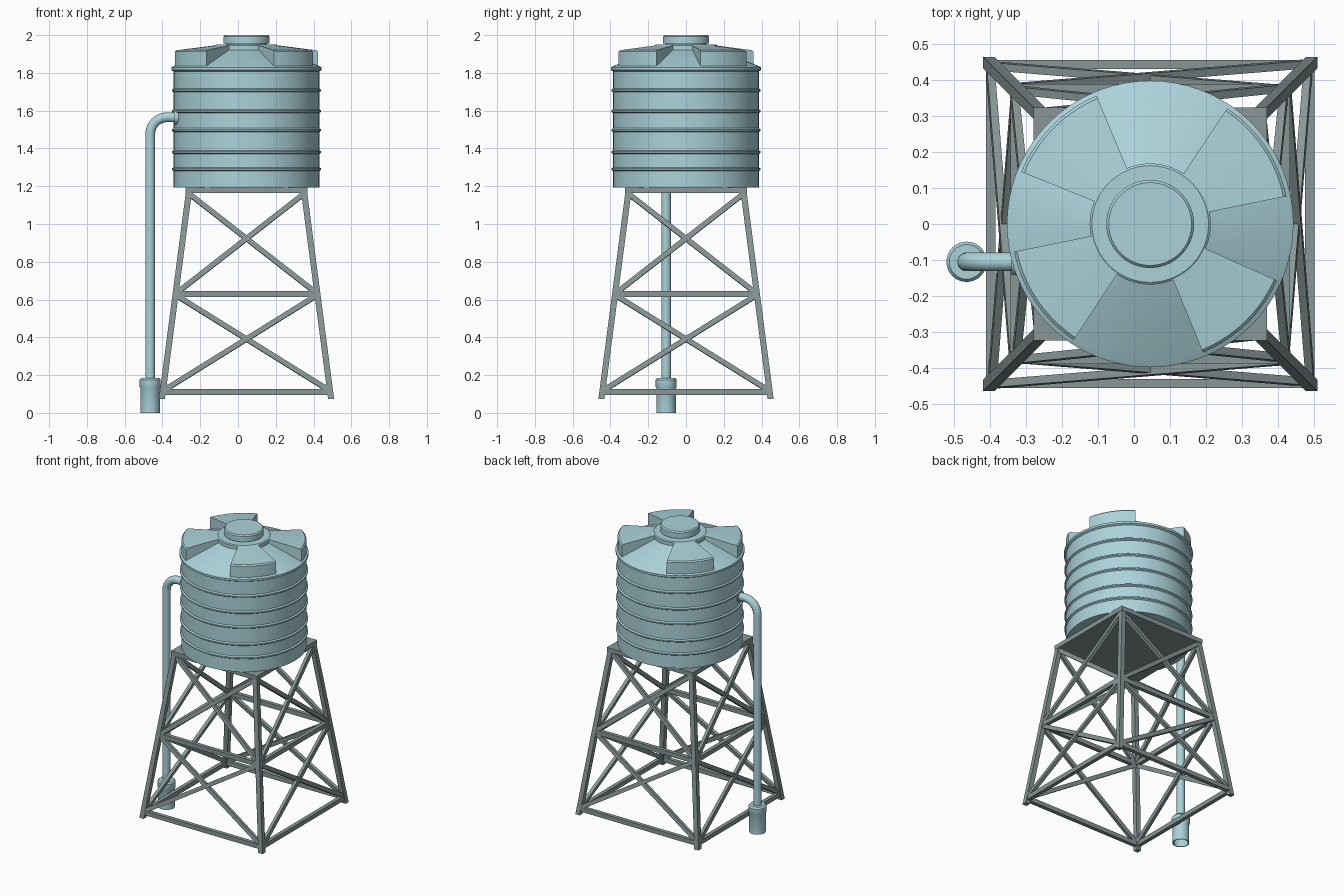
import bpy, bmesh, math
from mathutils import Vector

if "Cube" in bpy.data.objects:
    bpy.data.objects.remove(bpy.data.objects["Cube"])

CX = 0.045                      # tank and tower axis


def material(name, col):
    m = bpy.data.materials.new(name)
    m.diffuse_color = (*col, 1)
    m.use_nodes = True
    m.node_tree.nodes["Principled BSDF"].inputs["Base Color"].default_value = m.diffuse_color
    return m


BLUE = material("pale_blue_plastic", (0.41, 0.65, 0.70))
GREY = material("grey_steel", (0.25, 0.31, 0.31))


def finish(name, bm, mat, smooth=True):
    bmesh.ops.recalc_face_normals(bm, faces=bm.faces)
    me = bpy.data.meshes.new(name)
    bm.to_mesh(me)
    bm.free()
    ob = bpy.data.objects.new(name, me)
    bpy.context.collection.objects.link(ob)
    me.materials.append(mat)
    if smooth:
        bpy.ops.object.select_all(action='DESELECT')
        ob.select_set(True)
        bpy.context.view_layer.objects.active = ob
        bpy.ops.object.shade_smooth_by_angle(angle=math.radians(30))
    return ob


def lathe(name, profile, x, y, n, mat):
    """Spin an (r, z) profile; points on the axis close the ends."""
    bm = bmesh.new()
    vs = [bm.verts.new((r, 0, z)) for r, z in profile]
    es = [bm.edges.new(p) for p in zip(vs, vs[1:])]
    bmesh.ops.spin(bm, geom=vs + es, cent=(0, 0, 0), axis=(0, 0, 1),
                   angle=2 * math.pi, steps=n, use_duplicate=False)
    bmesh.ops.remove_doubles(bm, verts=bm.verts, dist=1e-5)
    bmesh.ops.translate(bm, verts=bm.verts, vec=(x, y, 0))
    return finish(name, bm, mat)


def prism(bm, bottom, top):
    """Closed solid between two matching rings of points."""
    a = [bm.verts.new(p) for p in bottom]
    b = [bm.verts.new(p) for p in top]
    bm.faces.new(a[::-1])
    bm.faces.new(b)
    n = len(a)
    for i in range(n):
        bm.faces.new((a[i], a[(i + 1) % n], b[(i + 1) % n], b[i]))


def beam(name, p, q, normal, w, t):
    """Rectangular bar from p to q, width w in the face plane, depth t."""
    p, q = Vector(p), Vector(q)
    d = (q - p).normalized()
    side = d.cross(Vector(normal)).normalized()
    up = side.cross(d)
    off = [side * (sx * w / 2) + up * (sy * t / 2)
           for sx, sy in ((-1, -1), (1, -1), (1, 1), (-1, 1))]
    bm = bmesh.new()
    prism(bm, [p + o for o in off], [q + o for o in off])
    return finish(name, bm, GREY, False)


# Tank: ribbed wall, recessed cone roof, collar and cap in one profile
R = 0.386
prof = [(0, 1.193), (R, 1.193)]
for z in (1.29, 1.38, 1.497, 1.597, 1.708):
    prof += [(R, z - .010), (R + .009, z - .004), (R + .009, z + .004), (R, z + .010)]
prof += [(R, 1.808), (.398, 1.815), (.398, 1.829), (R, 1.836),
         (.168, 1.922), (.168, 1.944), (.162, 1.949), (.108, 1.949), (.108, 1.955),
         (.122, 1.955), (.122, 1.992), (.115, 2.0), (0, 2.0)]
lathe("tank", prof, CX, 0, 72, BLUE)

# Four raised roof wedges
for k, (a0, a1) in enumerate(((11.5, 56.3), (112.7, 158), (191.5, 236.6), (292.3, 336))):
    bm = bmesh.new()
    steps = 10
    section = [(.15, 1.86), (R, 1.825), (R, 1.912), (R - .008, 1.920), (.15, 1.948)]
    rows = []
    for i in range(steps + 1):
        a = math.radians(a0 + (a1 - a0) * i / steps)
        rows.append([bm.verts.new((CX + r * math.cos(a), r * math.sin(a), z))
                     for r, z in section])
    for r0, r1 in zip(rows, rows[1:]):
        for j in range(5):
            m = (j + 1) % 5
            bm.faces.new((r0[j], r0[m], r1[m], r1[j]))
    bm.faces.new(rows[0])
    bm.faces.new(rows[-1])
    finish(f"roof_wedge_{k + 1}", bm, BLUE)

# Platform under the tank
bm = bmesh.new()
sq = ((-1, -1), (1, -1), (1, 1), (-1, 1))
prism(bm, [(CX + .324 * x, .324 * y, 1.163) for x, y in sq],
      [(CX + .324 * x, .324 * y, 1.193) for x, y in sq])
finish("platform", bm, GREY, False)

# Tower legs
Z0, Z1 = 0.073, 1.17


def half(z):
    return .448 - .143 * (z - Z0) / (Z1 - Z0)


for k, (sx, sy) in enumerate(sq):
    bm = bmesh.new()
    rings = [[(CX + sx * half(z) + .016 * x, sy * half(z) + .016 * y, z) for x, y in sq]
             for z in (Z0, Z1)]
    prism(bm, *rings)
    finish(f"leg_{k + 1}", bm, GREY, False)

# Horizontal rails and cross braces on each side of the tower
for s, side in enumerate(("front", "right", "back", "left")):
    c, sn = round(math.cos(s * math.pi / 2)), round(math.sin(s * math.pi / 2))

    def at(u, z, inset=0):
        x, y = u * half(z), -half(z) + inset
        return (CX + x * c - y * sn, x * sn + y * c, z)

    nrm = (sn, -c, .13)
    for label, z in (("lower", .111), ("middle", .629)):
        beam(f"{side}_{label}_rail", at(-1, z), at(1, z), (sn, -c, 0), .030, .026)
    for label, za, zb in (("lower", .125, .618), ("upper", .640, 1.155)):
        for d, ins in ((1, -.003), (-1, .003)):
            beam(f"{side}_{label}_brace_{'a' if d > 0 else 'b'}",
                 at(-.97 * d, za, ins), at(.97 * d, zb, ins), nrm, .027, .022)

# Overflow pipe with a swept elbow
PX, PY, PZ, B, PR, N = -.465, -.105, 1.565, .09, .026, 24
path = [(PX, .15, 0, 1)]
for i in range(13):
    a = math.pi / 2 * i / 12
    path.append((PX + B - B * math.cos(a), PZ - B + B * math.sin(a),
                 math.sin(a), math.cos(a)))
path.append((-.30, PZ, 1, 0))
bm = bmesh.new()
rings = []
for x, z, tx, tz in path:
    rings.append([bm.verts.new((x + PR * math.cos(t) * tz, PY + PR * math.sin(t),
                                z - PR * math.cos(t) * tx))
                  for t in (2 * math.pi * i / N for i in range(N))])
for a, b in zip(rings, rings[1:]):
    for i in range(N):
        j = (i + 1) % N
        bm.faces.new((a[i], a[j], b[j], b[i]))
bm.faces.new(rings[0])
bm.faces.new(rings[-1])
finish("overflow_pipe", bm, BLUE)

# Flange where the pipe enters the tank wall
bm = bmesh.new()
ring = [(PY + .037 * math.cos(2 * math.pi * i / N), PZ + .037 * math.sin(2 * math.pi * i / N))
        for i in range(N)]
prism(bm, [(-.340, y, z) for y, z in ring], [(-.295, y, z) for y, z in ring])
finish("pipe_flange", bm, BLUE)

# Hollow foot socket of the pipe
lathe("pipe_socket", [(0, .185), (.048, .185), (.056, .175), (.056, .138), (.052, .130),
                      (.052, 0), (.046, 0), (.046, .15), (0, .15)], PX, PY, 32, BLUE)
